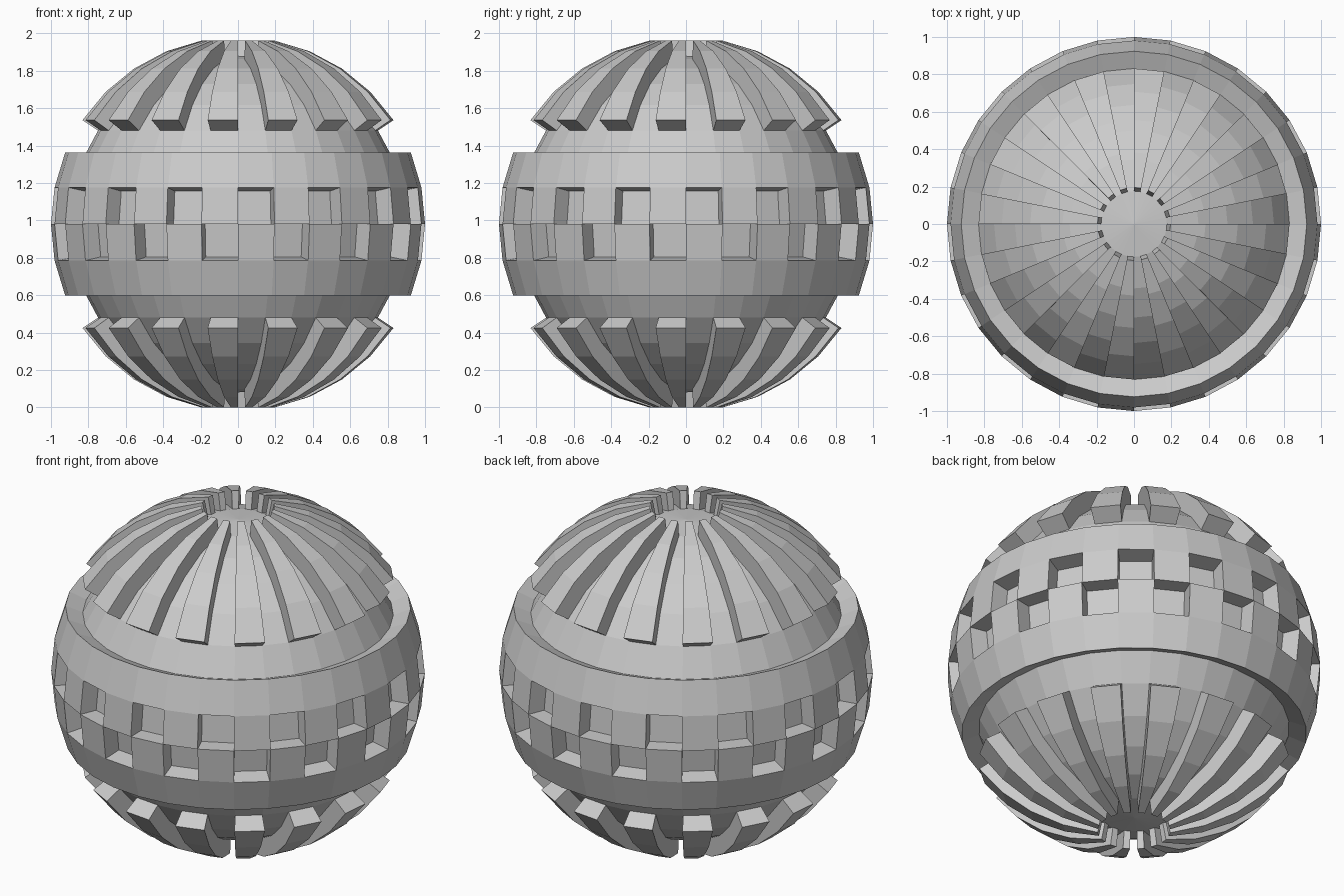
import bpy, bmesh, math

cube = bpy.data.objects.get("Cube")
if cube:
    bpy.data.objects.remove(cube, do_unlink=True)

SEGMENTS, RINGS = 32, 16
INNER, OUTER = 0.9, 1.0
STEP = 2 * math.pi / SEGMENTS

# Single grey material
grey = bpy.data.materials.new("plain grey")
grey.use_nodes = True
colour = (0.6, 0.6, 0.6, 1)
grey.diffuse_color = colour
grey.node_tree.nodes["Principled BSDF"].inputs["Base Color"].default_value = colour


def is_raised(face):
    """Ribs near both poles, a checkered band around the equator."""
    c = face.calc_center_median()
    segment = math.floor(math.atan2(c.y, c.x) / STEP)
    row = math.floor(math.atan2(c.z, math.hypot(c.x, c.y)) / STEP)
    level = row if row >= 0 else -1 - row      # rows counted from the equator
    odd = segment % 2 == 1
    if level == 0:                             # two checkered rows
        return odd if row >= 0 else not odd
    if level == 1:                             # solid rims of the band
        return True
    return 3 <= level <= 6 and odd             # ribs, leaving grooves and caps


# Core sphere
bm = bmesh.new()
bmesh.ops.create_uvsphere(bm, u_segments=SEGMENTS, v_segments=RINGS, radius=INNER)

# Ribs and band pushed straight out from the core
raised = [f for f in bm.faces if is_raised(f)]
result = bmesh.ops.extrude_face_region(bm, geom=raised)
for v in result["geom"]:
    if isinstance(v, bmesh.types.BMVert):
        v.co *= OUTER / INNER
leftover = [f for f in raised if f.is_valid]
if leftover:
    bmesh.ops.delete(bm, geom=leftover, context="FACES_ONLY")
bmesh.ops.recalc_face_normals(bm, faces=bm.faces[:])

mesh = bpy.data.meshes.new("ribbed_ball")
bm.to_mesh(mesh)
bm.free()
mesh.materials.append(grey)
ball = bpy.data.objects.new("ribbed_ball", mesh)
ball.location.z = OUTER * math.cos(STEP)       # rib ends rest on the floor
bpy.context.collection.objects.link(ball)
